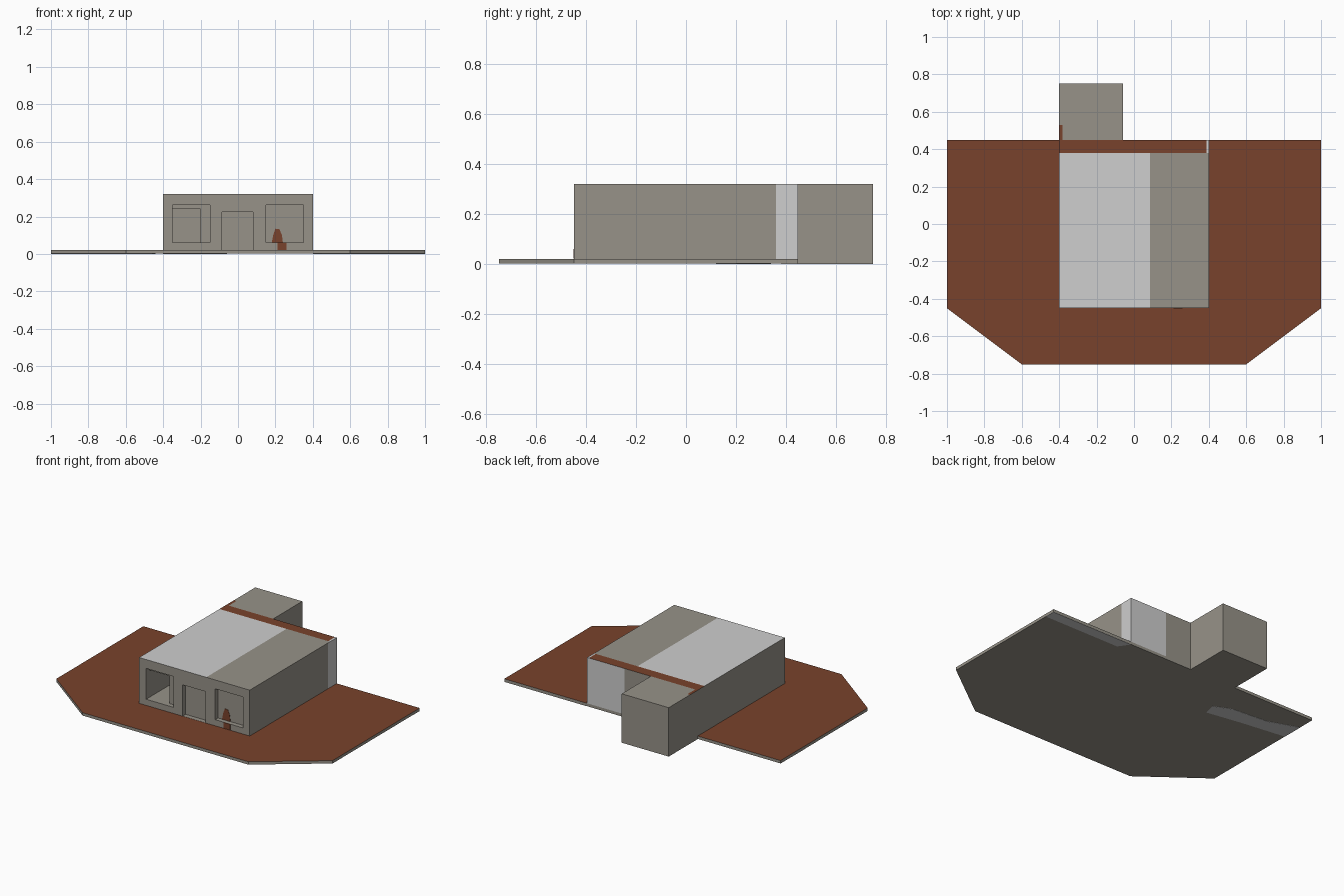
import bpy, bmesh
from mathutils import Vector

if "Cube" in bpy.data.objects:
    bpy.data.objects.remove(bpy.data.objects["Cube"])


def mat(name, rgb):
    m = bpy.data.materials.new(name)
    m.diffuse_color = (*rgb, 1)
    m.use_nodes = True
    m.node_tree.nodes["Principled BSDF"].inputs["Base Color"].default_value = m.diffuse_color
    return m


TAUPE, LIGHT, BROWN = 0, 1, 2
MATS = [mat("taupe concrete", (0.31, 0.29, 0.25)),
        mat("light grey", (0.62, 0.62, 0.62)),
        mat("rust brown", (0.19, 0.055, 0.025))]


def finish(name, bm):
    me = bpy.data.meshes.new(name)
    bm.to_mesh(me)
    bm.free()
    ob = bpy.data.objects.new(name, me)
    bpy.context.collection.objects.link(ob)
    for m in MATS:
        me.materials.append(m)
    return ob


def prism(name, pts, direction, rule=None):
    """Extrude a flat outline; rule(normal, centre) picks the colour."""
    bm = bmesh.new()
    f = bm.faces.new([bm.verts.new(p) for p in pts])
    r = bmesh.ops.extrude_face_region(bm, geom=[f])
    vs = [e for e in r["geom"] if isinstance(e, bmesh.types.BMVert)]
    bmesh.ops.translate(bm, verts=vs, vec=direction)
    bmesh.ops.recalc_face_normals(bm, faces=bm.faces[:])
    ob = finish(name, bm)
    if rule:
        paint(ob, [], rule)
    return ob


def box(name, lo, hi, rule=None):
    (a, b, c), (d, e, f) = lo, hi
    return prism(name, [(a, b, c), (d, b, c), (d, e, c), (a, e, c)], (0, 0, f - c), rule)


def paint(ob, cuts, rule):
    """Split the faces at planes (axis, position), then colour them by rule."""
    bm = bmesh.new()
    bm.from_mesh(ob.data)
    for axis, pos in cuts:
        co, no = Vector(), Vector()
        co[axis], no[axis] = pos, 1
        bmesh.ops.bisect_plane(bm, geom=bm.verts[:] + bm.edges[:] + bm.faces[:],
                               plane_co=co, plane_no=no)
    bm.normal_update()
    for f in bm.faces:
        f.material_index = rule(f.normal, f.calc_center_median())
    bm.to_mesh(ob.data)
    bm.free()


def cut(ob, cutter):
    m = ob.modifiers.new("opening", 'BOOLEAN')
    m.operation, m.object, m.solver = 'DIFFERENCE', cutter, 'EXACT'
    bpy.context.view_layer.objects.active = ob
    bpy.ops.object.modifier_apply(modifier=m.name)
    bpy.data.objects.remove(cutter)


# ground slab with chamfered front corners
half = [(1, 0.45), (1, -0.45), (0.6, -0.75)]
outline = half + [(-x, y) for x, y in reversed(half)]
prism("ground_slab", [(x, y, 0.001) for x, y in outline], (0, 0, 0.019),
      lambda n, c: BROWN if n.z > 0.5 else TAUPE)

# pale streaks under the slab
prism("underside_streak_right", [(0.4, 0.45, 0), (0.45, 0.38, 0), (1, 0.38, 0), (1, 0.45, 0)],
      (0, 0, 0.002), lambda n, c: LIGHT)
prism("underside_streak_left", [(-1, 0.2, 0), (-0.7, 0.16, 0), (-0.46, 0.12, 0), (-0.44, 0.2, 0),
                                (-0.55, 0.25, 0), (-0.8, 0.27, 0), (-1, 0.34, 0)],
      (0, 0, 0.002), lambda n, c: LIGHT)

# main building with front openings
body = box("main_building", (-0.4, -0.45, 0.02), (0.4, 0.45, 0.32))
openings = [(-0.35, -0.15, 0.06, 0.262, 0.03), (-0.35, -0.20, 0.06, 0.24, 0.40),
            (0.15, 0.35, 0.06, 0.262, 0.03), (-0.085, 0.08, 0.021, 0.225, 0.03)]
for x0, x1, z0, z1, depth in openings:
    cut(body, box("opening_cutter", (x0, -0.5, z0), (x1, -0.45 + depth, z1)))


def body_colour(n, c):
    if n.z > 0.5 and c.z > 0.3:            # roof bands
        if c.y > 0.38:
            return BROWN if c.x < 0.387 else LIGHT
        return LIGHT if c.x < 0.085 else TAUPE
    if n.x > 0.5 and c.x > 0.39:           # right wall
        return LIGHT if c.y > 0.36 else TAUPE
    if n.y > 0.5 and c.y > 0.44:           # back wall
        return LIGHT if c.x > 0.13 else TAUPE
    return TAUPE


paint(body, [(0, 0.085), (0, 0.13), (0, 0.387), (1, 0.36), (1, 0.38)], body_colour)

# rear annex
annex = box("rear_annex", (-0.4, 0.45, 0), (-0.06, 0.75, 0.32))
paint(annex, [(0, -0.382), (1, 0.53)],
      lambda n, c: BROWN if n.z > 0.5 and c.x < -0.382 and c.y < 0.53 else TAUPE)

# rust stains on the right window pane and the wall below it
stain = [(0.18, 0.06), (0.24, 0.06), (0.235, 0.1), (0.222, 0.132), (0.2, 0.135), (0.188, 0.1)]
prism("window_stain", [(x, -0.422, z) for x, z in stain], (0, 0.003, 0), lambda n, c: BROWN)
box("wall_stain", (0.21, -0.452, 0.021), (0.26, -0.449, 0.06), lambda n, c: BROWN)
